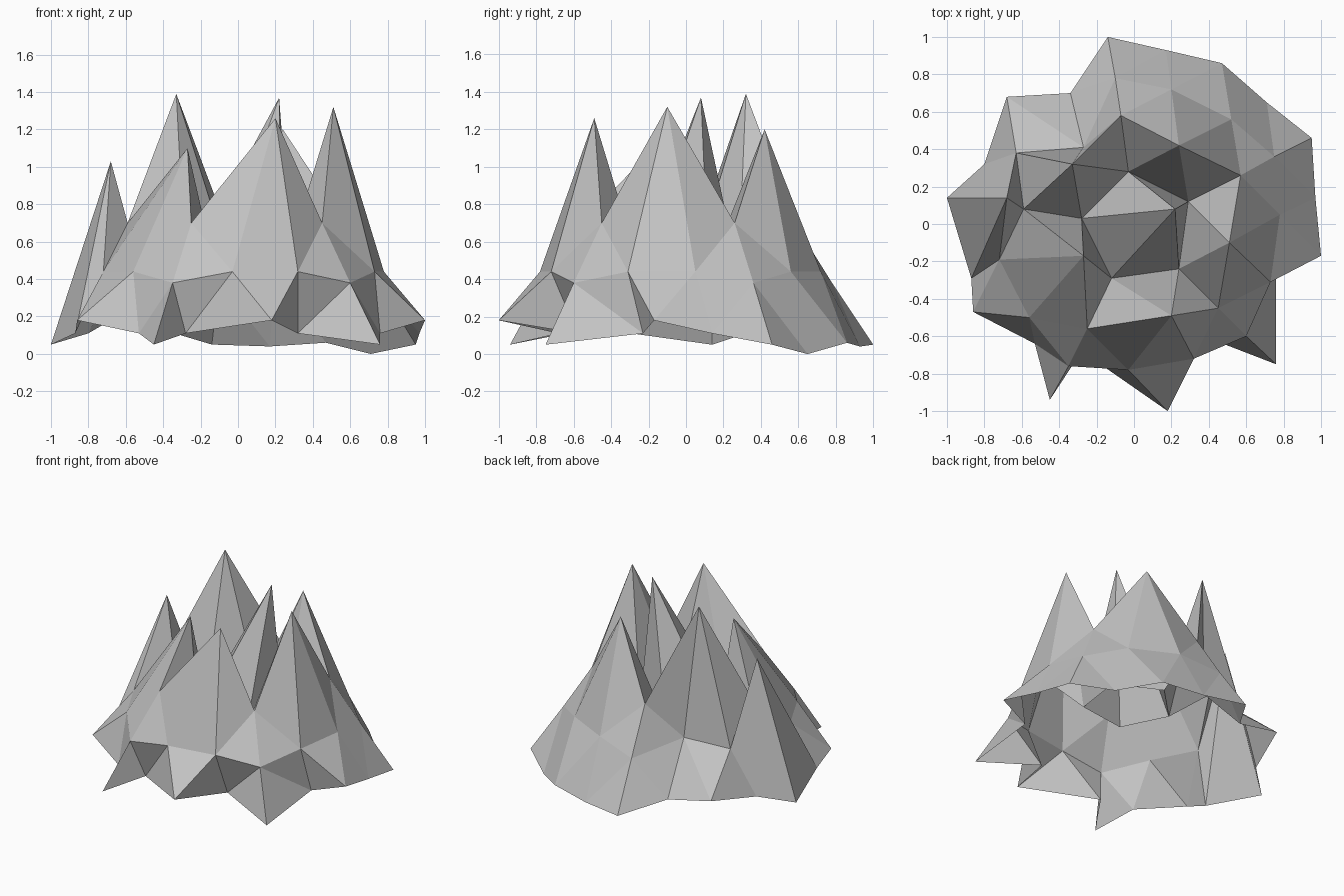
import bpy
import bmesh

cube = bpy.data.objects.get("Cube")
if cube:
    bpy.data.objects.remove(cube, do_unlink=True)


def make_material(name, colour):
    material = bpy.data.materials.new(name)
    material.use_nodes = True
    material.diffuse_color = colour
    for node in material.node_tree.nodes:
        if node.type == "BSDF_PRINCIPLED":
            node.inputs["Base Color"].default_value = colour
    return material


def raise_ring(points, heights):
    """Give a ring of plan points its heights, repeating the height pattern."""
    return [(x, y, heights[i % len(heights)]) for i, (x, y) in enumerate(points)]


# Central summit
summit = [(.22, .08, 1.37)]

# Sunken crater floor around the summit
crater = raise_ring([(.29, .12), (-.03, .28), (-.28, .03), (-.12, -.29), (.24, -.24)], [.44])

# Saddles, with a tall peak between each pair
saddles = raise_ring([(.57, .26), (-.07, .58), (-.59, .08), (-.25, -.56), (.45, -.45)], [.7])
peaks = [(.24, .42, 1.2), (-.33, .32, 1.39), (-.27, -.17, 1.1), (.2, -.49, 1.26), (.51, -.1, 1.32)]
crown = [point for pair in zip(saddles, peaks) for point in pair]

# Shoulder of the slopes, one point of which is drawn up into an outer peak
shoulder = raise_ring([
    (.75, .36), (.52, .56), (.2, .72),
    (-.1, .78), (-.27, .41), (-.63, .38),
    (-.68, .14), (-.72, -.19), (-.56, -.5),
    (-.35, -.76), (-.03, -.78), (.32, -.72),
    (.6, -.6), (.73, -.31), (.78, .05)], [.38, .44, .44])
shoulder[6] = (-.68, .14, 1.03)

# Ragged foot, with a lower back corner
foot = raise_ring([
    (.95, .46), (.71, .65), (.47, .86), (.17, .93),
    (-.14, 1), (-.34, .7), (-.68, .68), (-.8, .32),
    (-1, .14), (-.87, -.29), (-.86, -.47), (-.53, -.64),
    (-.45, -.94), (-.28, -.68), (.18, -1), (.32, -.58),
    (.76, -.75), (.76, -.23), (1, -.17), (.97, .14)], [.05, .11, .18, .11])
for index, height in ((1, 0), (2, .06), (3, .04)):
    foot[index] = (*foot[index][:2], height)

# Join the rings into an open shell of triangles, in five equal sectors
bm = bmesh.new()
rings = [[bm.verts.new(point) for point in ring]
         for ring in (summit, crater, crown, shoulder, foot)]
SECTORS = 5
for level in range(len(rings) - 1):
    inner, outer = rings[level], rings[level + 1]
    for sector in range(SECTORS):
        for step in range(level + 1):
            a = inner[(sector * level + step) % len(inner)]
            start = sector * (level + 1) + step
            b = outer[start % len(outer)]
            c = outer[(start + 1) % len(outer)]
            bm.faces.new((a, b, c))
            if step < level:
                following = inner[(sector * level + step + 1) % len(inner)]
                bm.faces.new((a, c, following))

mesh = bpy.data.meshes.new("rocky_peaks")
bm.to_mesh(mesh)
bm.free()
mesh.materials.append(make_material("stone grey", (.55, .55, .55, 1)))
rock = bpy.data.objects.new("rocky_peaks", mesh)
bpy.context.collection.objects.link(rock)
